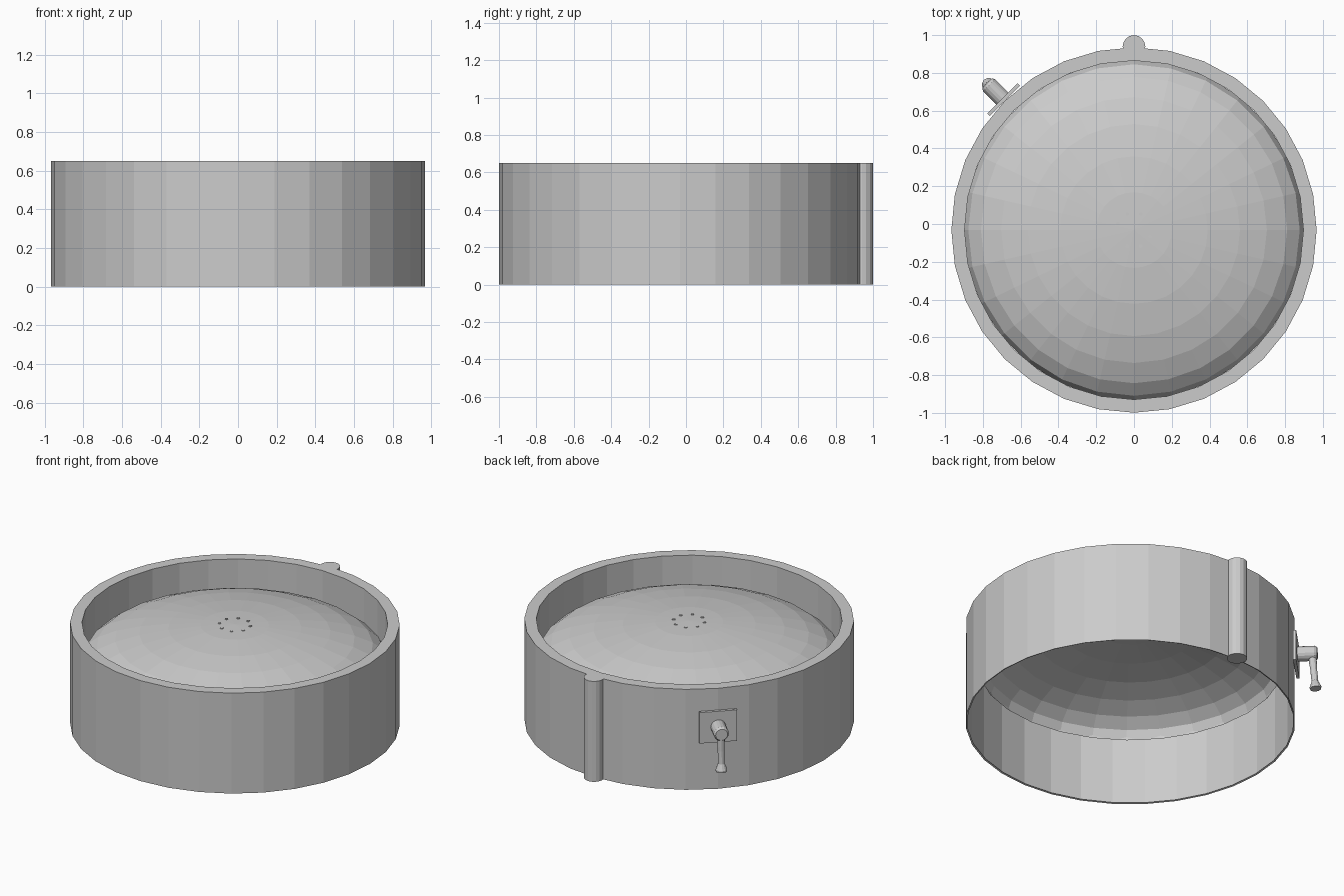
import bpy, bmesh
from math import pi, sin, cos
from mathutils import Vector, Matrix

if "Cube" in bpy.data.objects:
    bpy.data.objects.remove(bpy.data.objects["Cube"])

CX, CY = 0.0, -0.032          # drum axis
BASE = Matrix.Translation((CX, CY, 0))


def lathe(name, profile, sides, matrix=BASE, caps=False):
    """Revolve (radius, height) points around local z; radius 0 makes a pole."""
    bm = bmesh.new()
    rings = []
    for r, z in profile:
        if r == 0:
            rings.append([bm.verts.new((0, 0, z))] * sides)
        else:
            rings.append([bm.verts.new((r * sin(2 * pi * i / sides),
                                        r * cos(2 * pi * i / sides), z))
                          for i in range(sides)])
    for a, b in zip(rings, rings[1:]):
        for i in range(sides):
            j = (i + 1) % sides
            corners = list(dict.fromkeys((a[i], b[i], b[j], a[j])))
            bm.faces.new(corners)
    if caps:
        bm.faces.new(rings[0])
        bm.faces.new(rings[-1])
    bmesh.ops.recalc_face_normals(bm, faces=bm.faces)
    mesh = bpy.data.meshes.new(name)
    bm.to_mesh(mesh)
    bm.free()
    ob = bpy.data.objects.new(name, mesh)
    ob.matrix_world = matrix
    bpy.context.collection.objects.link(ob)
    return ob


# Drum wall: thin bottom lip, outer wall, flat rim, inner wall down to the dome
lathe("drum_wall", [(0.957, 0.004), (0.967, 0), (0.967, 0.65),
                    (0.897, 0.65), (0.897, 0.395)], 32)

# Shallow dome floor: upper half of a flattened sphere
R, Z0, C = 0.9, 0.395, 0.25
lathe("dome_floor", [(R * sin(k * pi / 14) if k else 0, Z0 + C * cos(k * pi / 14))
                     for k in range(8)], 28)

# Ring of small nozzles around the dome centre
for i in range(8):
    a = 2 * pi * i / 8 + pi / 8
    m = Matrix.Translation((CX + 0.092 * cos(a), CY + 0.092 * sin(a), 0.625))
    lathe(f"nozzle_{i + 1}", [(0.01, 0), (0.01, 0.021)], 8, m, caps=True)

# Feed pipe up the back
lathe("back_pipe", [(0.06, 0), (0.06, 0.65)], 16,
      Matrix.Translation((0, 0.94, 0)), caps=True)

# Valve frame: local z points outward from the drum at back left, local x is tangent
out = Vector((-1, 1, 0)).normalized()
side = Vector((-1, -1, 0)).normalized()
up = Vector((0, 0, 1))


def valve_point(r, z):
    return Vector((CX, CY, z)) + out * r


def frame(origin, x, y, z):
    m = Matrix((x, y, z)).transposed().to_4x4()
    m.translation = origin
    return m


# Valve plate
bpy.ops.mesh.primitive_cube_add(size=1)
plate = bpy.context.object
plate.name = "valve_plate"
plate.matrix_world = (frame(valve_point(0.976, 0.41), side, up, out)
                      @ Matrix.Diagonal((0.225, 0.2, 0.018, 1)))

# Valve stem with a slightly rounded end
lathe("valve_stem", [(0.045, 0), (0.045, 0.105), (0.036, 0.12)], 16,
      frame(valve_point(0.98, 0.41), side, up, out), caps=True)

# Hanging handle, flared at the end
top, end = valve_point(1.07, 0.40), valve_point(1.09, 0.17)
axis = (end - top).normalized()
L = (end - top).length
lathe("valve_handle", [(0.025, 0), (0.02, 0.1), (0.02, L - 0.05),
                       (0.035, L - 0.012), (0.033, L)], 12,
      frame(top, side, axis.cross(side), axis), caps=True)
